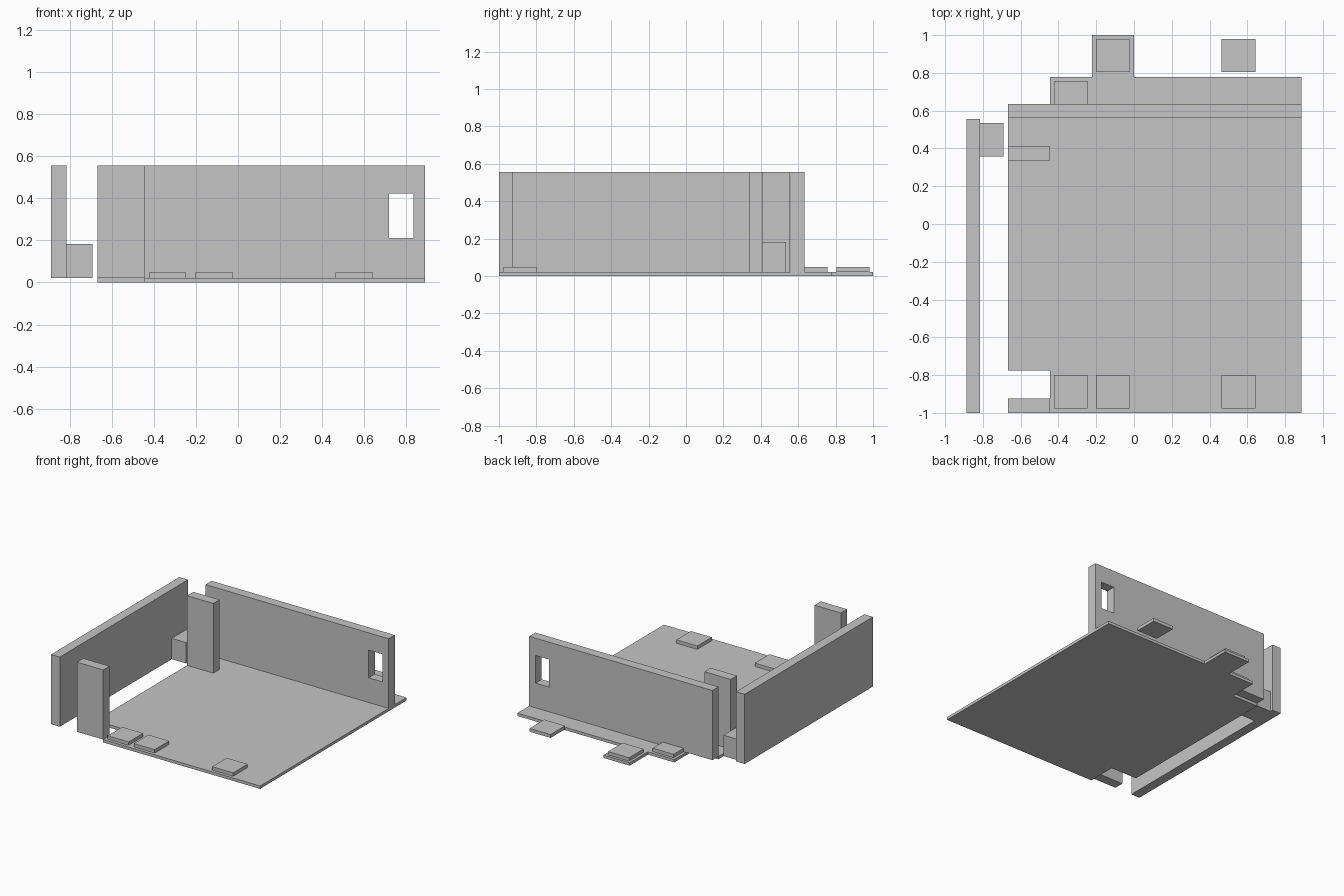
import bpy
import bmesh

if "Cube" in bpy.data.objects:
    bpy.data.objects.remove(bpy.data.objects["Cube"])

grey = bpy.data.materials.new("plain grey")
grey.diffuse_color = (0.56, 0.56, 0.56, 1)
grey.use_nodes = True
grey.node_tree.nodes["Principled BSDF"].inputs["Base Color"].default_value = grey.diffuse_color

T = 0.022    # base plate thickness
H = 0.557    # top of the walls


def prism(name, outline, depth, place):
    """Extrude a 2D outline by the depth vector; place maps 2D points to 3D."""
    bm = bmesh.new()
    face = bm.faces.new([bm.verts.new(place(u, v)) for u, v in outline])
    new = bmesh.ops.extrude_face_region(bm, geom=[face])["geom"]
    bmesh.ops.translate(bm, vec=depth,
                        verts=[g for g in new if isinstance(g, bmesh.types.BMVert)])
    bmesh.ops.recalc_face_normals(bm, faces=bm.faces)
    mesh = bpy.data.meshes.new(name)
    bm.to_mesh(mesh)
    bm.free()
    mesh.materials.append(grey)
    ob = bpy.data.objects.new(name, mesh)
    bpy.context.collection.objects.link(ob)
    return ob


def box(name, x0, x1, y0, y1, z0, z1):
    return prism(name, [(x0, y0), (x1, y0), (x1, y1), (x0, y1)],
                 (0, 0, z1 - z0), lambda u, v: (u, v, z0))


# Base plate with notched left corners and a tab at the back
prism("base_plate",
      [(-0.445, -1), (0.888, -1), (0.888, 0.778), (0, 0.778), (0, 1),
       (-0.222, 1), (-0.222, 0.778), (-0.445, 0.778), (-0.445, 0.56),
       (-0.668, 0.56), (-0.668, -0.775), (-0.445, -0.775)],
      (0, 0, T), lambda u, v: (u, v, 0))

# Back wall with a rectangular window
wall = box("back_wall", -0.668, 0.888, 0.56, 0.634, T, H)
cutter = box("window_cutter", 0.718, 0.834, 0.5, 0.7, 0.212, 0.424)
cutter.hide_render = True
cutter.hide_viewport = True
cut = wall.modifiers.new("window", "BOOLEAN")
cut.operation = "DIFFERENCE"
cut.solver = "EXACT"
cut.object = cutter

# Detached left wall and the block behind it
box("left_wall", -0.888, -0.814, -1, 0.556, T, H)
box("corner_block", -0.814, -0.692, 0.358, 0.534, T, 0.182)

# Upright panels at the left side
for name, y in (("front_post", -1), ("rear_post", 0.336)):
    box(name, -0.668, -0.445, y, y + 0.076, T, H)

# Low square pads along the front and back
pads = [(-0.424, -0.976), (-0.202, -0.976), (0.464, -0.976),
        (-0.424, 0.58), (-0.202, 0.804), (0.464, 0.804)]
for i, (x, y) in enumerate(pads):
    box(f"pad_{i + 1}", x, x + 0.178, y, y + 0.176, T, 0.048)
